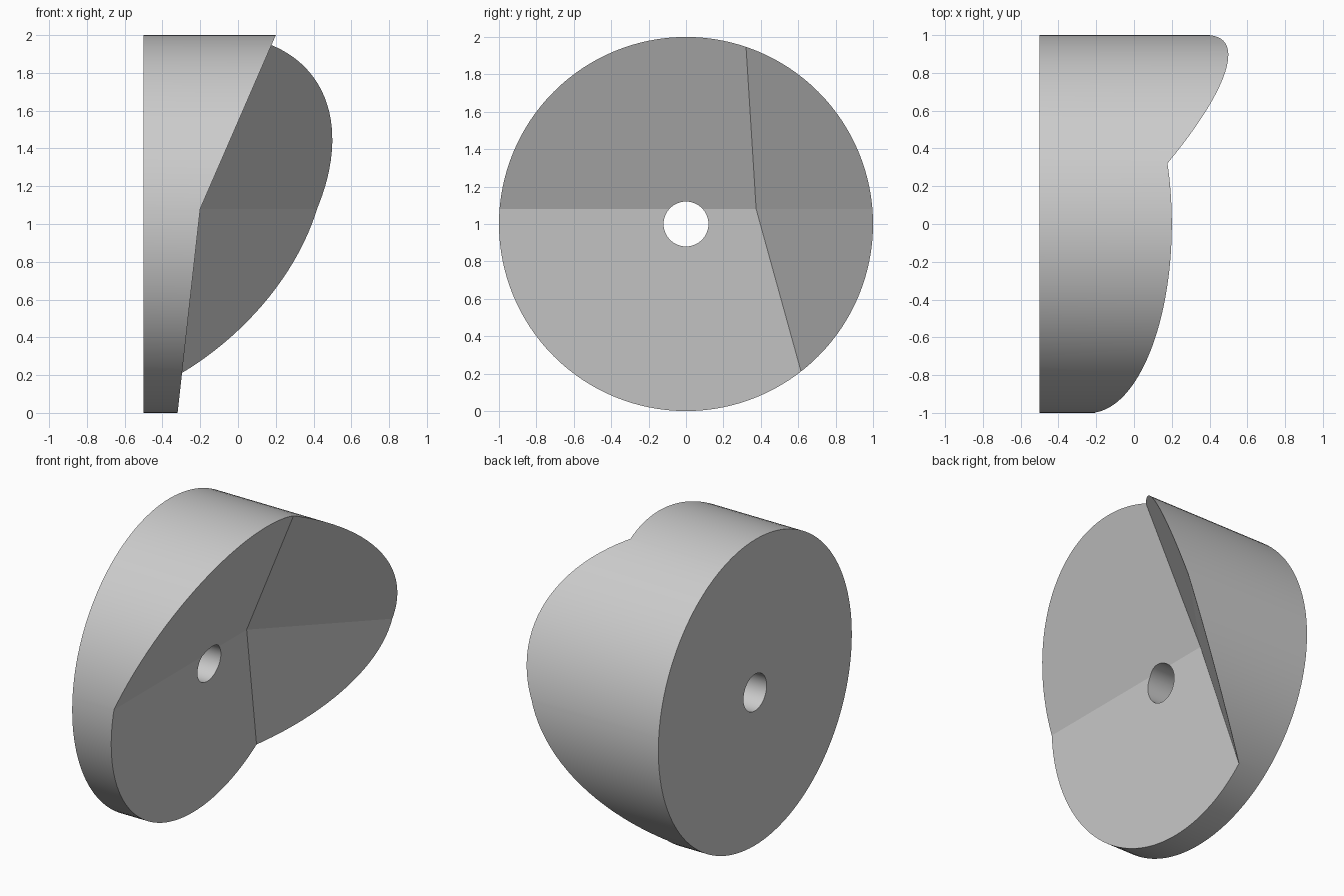
import bpy, bmesh, math
from mathutils import Vector

old = bpy.data.objects.get("Cube")
if old:
    bpy.data.objects.remove(old, do_unlink=True)

SEGMENTS = 128
RADIUS, BORE, BACK = 1.0, 0.12, -0.5
# All four slanted planes meet at this corner
CORNER = Vector((-0.2, 0.375, 1.08))
# Slopes (along y, along z) of the low and raised planes
LOW_TOP, LOW_BOTTOM = (0, 0.435), (0, 0.111)
HIGH_TOP, HIGH_BOTTOM = (0.995, 0.497), (0.995, 0.386)


def front_x(y, z):
    """Height of the slanted front: the highest of the four planes."""
    return max(CORNER.x + a * (y - CORNER.y) + b * (z - CORNER.z)
               for a, b in (LOW_TOP, LOW_BOTTOM, HIGH_TOP, HIGH_BOTTOM))


def cut(bm, normal, side=0):
    """Cut the faces above (1), below (-1) or everywhere (0) through the corner."""
    faces = [f for f in bm.faces
             if side * (f.calc_center_median().z - CORNER.z) >= 0]
    geom = {e for f in faces for e in f.edges} | {v for f in faces for v in f.verts}
    bmesh.ops.bisect_plane(bm, geom=faces + list(geom), dist=1e-5,
                           plane_co=(BACK, CORNER.y, CORNER.z), plane_no=normal)


# Ring-shaped back face
bm = bmesh.new()
rings = []
for r in (BORE, RADIUS):
    angles = [2 * math.pi * i / SEGMENTS for i in range(SEGMENTS)]
    rings.append([bm.verts.new((BACK, r * math.cos(t), 1 + r * math.sin(t)))
                  for t in angles])
inner, outer = rings
for i in range(SEGMENTS):
    j = (i + 1) % SEGMENTS
    bm.faces.new((inner[i], inner[j], outer[j], outer[i]))

# Crease lines
cut(bm, (0, 0, 1))
for high, low, side in ((HIGH_TOP, LOW_TOP, 1), (HIGH_BOTTOM, LOW_BOTTOM, -1)):
    cut(bm, Vector((0, high[0] - low[0], high[1] - low[1])).normalized(), side)

# Raise the front onto the slanted planes
result = bmesh.ops.extrude_face_region(bm, geom=bm.faces[:], use_keep_orig=True)
for v in result["geom"]:
    if isinstance(v, bmesh.types.BMVert):
        v.co.x = front_x(v.co.y, v.co.z)
bmesh.ops.recalc_face_normals(bm, faces=bm.faces[:])

# Round walls are smooth, flat ends stay flat
for f in bm.faces:
    f.normal_update()
    f.smooth = abs(f.normal.x) < 0.1

mesh = bpy.data.meshes.new("slanted_cylinder")
bm.to_mesh(mesh)
bm.free()

grey = bpy.data.materials.new("light_grey")
grey.use_nodes = True
grey.diffuse_color = (0.6, 0.6, 0.6, 1)
grey.node_tree.nodes["Principled BSDF"].inputs["Base Color"].default_value = (0.6, 0.6, 0.6, 1)
mesh.materials.append(grey)

body = bpy.data.objects.new("slanted_cylinder", mesh)
bpy.context.collection.objects.link(body)
